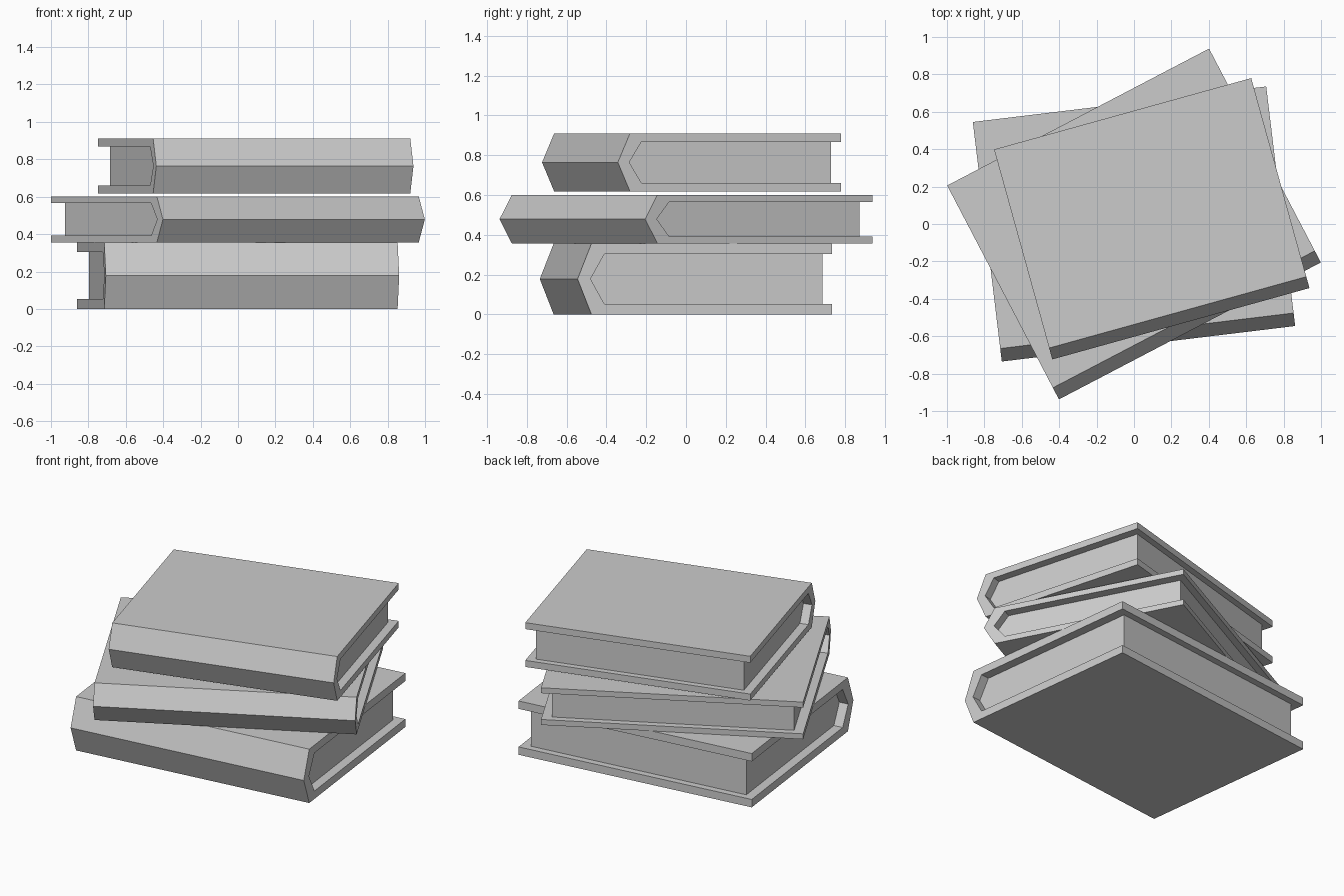
import bpy
import math

if "Cube" in bpy.data.objects:
    bpy.data.objects.remove(bpy.data.objects["Cube"])

LENGTH, DEPTH = 1.58, 1.29      # spine length and cover depth of the base book
HEIGHT, BOARD = 0.355, 0.052    # overall thickness and cover board thickness
TIP, SPINE = 0.07, 0.066        # how far the spine bulges, spine thickness
SIDE, BACK = 0.06, 0.043        # page block inset at the ends and fore edge


def extrude_profile(name, profile, half, size, place, angle):
    """Extrude a (y, z) profile along x, then scale, turn and place it."""
    n = len(profile)
    verts = [(x, y, z) for x in (-half, half) for y, z in profile]
    faces = [tuple(range(n))[::-1], tuple(range(n, 2 * n))]
    faces += [(i, (i + 1) % n, n + (i + 1) % n, n + i) for i in range(n)]
    # profile runs clockwise seen from +x, so flip every face outward
    faces = [f[::-1] for f in faces]
    mesh = bpy.data.meshes.new(name)
    mesh.from_pydata(verts, [], faces)
    obj = bpy.data.objects.new(name, mesh)
    bpy.context.collection.objects.link(obj)
    obj.scale = size
    obj.location = place
    obj.rotation_euler.z = math.radians(angle)
    return obj


def make_book(name, place, angle, scale, height):
    size = (scale, scale, height / HEIGHT)
    f, b = -DEPTH / 2, DEPTH / 2
    mid, top = HEIGHT / 2, HEIGHT

    # inner line shared by the cover and the front of the page block
    inner = [(f + TIP + SPINE, BOARD), (f + SPINE, mid),
             (f + TIP + SPINE, top - BOARD)]

    # folded cover with pointed spine
    cover = [(b, 0), (f + TIP, 0), (f, mid), (f + TIP, top), (b, top),
             (b, top - BOARD)] + inner[::-1] + [(b, BOARD)]
    extrude_profile(name + "_cover", cover, LENGTH / 2, size, place, angle)

    # page block
    pages = [(b - BACK, BOARD)] + inner + [(b - BACK, top - BOARD)]
    extrude_profile(name + "_pages", pages, LENGTH / 2 - SIDE, size, place, angle)


make_book("bottom_book", (0, 0, 0), 6.9, 1.0, 0.355)
make_book("middle_book", (0, 0, 0.356), 27.6, 1.0, 0.245)
make_book("top_book", (0.095, 0.028, 0.618), 15.5, 0.903, 0.292)
